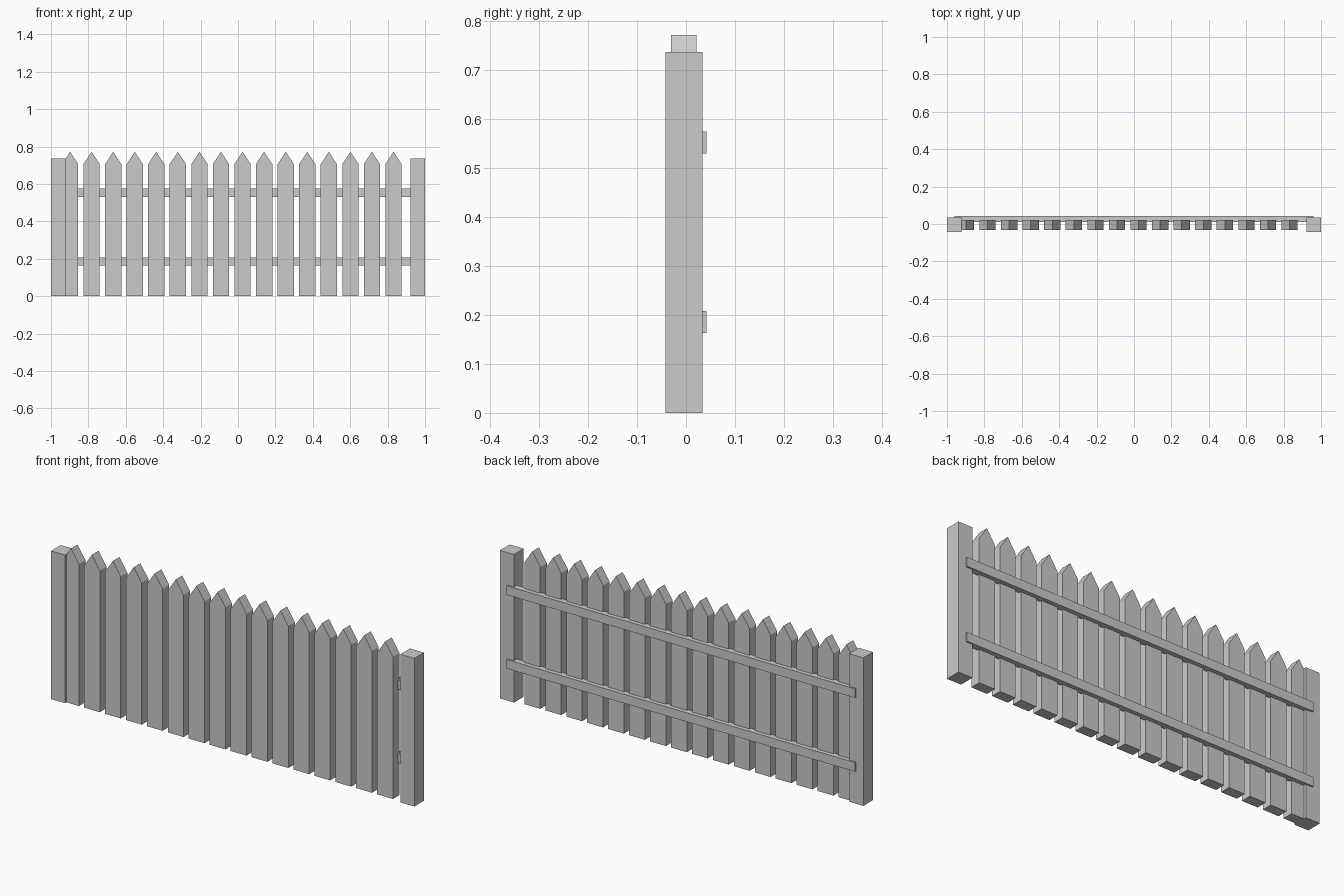
import bpy
import bmesh

cube = bpy.data.objects.get("Cube")
if cube:
    bpy.data.objects.remove(cube, do_unlink=True)

grey = bpy.data.materials.new("plain_grey")
grey.use_nodes = True
grey.diffuse_color = (0.6, 0.6, 0.6, 1)
grey.node_tree.nodes["Principled BSDF"].inputs["Base Color"].default_value = (0.6, 0.6, 0.6, 1)


def extrude_profile(name, outline, y0, y1):
    """Extrude a front (x, z) outline from y0 back to y1."""
    bm = bmesh.new()
    face = bm.faces.new([bm.verts.new((x, y0, z)) for x, z in outline])
    result = bmesh.ops.extrude_face_region(bm, geom=[face])
    moved = [v for v in result["geom"] if isinstance(v, bmesh.types.BMVert)]
    bmesh.ops.translate(bm, verts=moved, vec=(0, y1 - y0, 0))
    bmesh.ops.recalc_face_normals(bm, faces=bm.faces)
    mesh = bpy.data.meshes.new(name)
    bm.to_mesh(mesh)
    bm.free()
    mesh.materials.append(grey)
    obj = bpy.data.objects.new(name, mesh)
    bpy.context.collection.objects.link(obj)
    return obj


def board(name, x0, x1, z0, z1, y0, y1):
    return extrude_profile(name, [(x0, z0), (x1, z0), (x1, z1), (x0, z1)], y0, y1)


# End posts
board("right_post", -1, -0.923, 0, 0.737, -0.042, 0.034)
board("left_post", 0.923, 1, 0, 0.737, -0.042, 0.034)

# Pointed pickets
HALF, SHOULDER, PEAK = 0.0435, 0.706, 0.772
for i in range(16):
    x = -0.898 + i * 0.1153
    outline = [(x - HALF, 0), (x + HALF, 0), (x + HALF, SHOULDER),
               (x, PEAK), (x - HALF, SHOULDER)]
    extrude_profile(f"picket_{i + 1}", outline, -0.031, 0.021)

# Rails across the back
for name, z in (("lower_rail", 0.163), ("upper_rail", 0.53)):
    board(name, -0.959, 0.959, z, z + 0.045, 0.01, 0.042)
